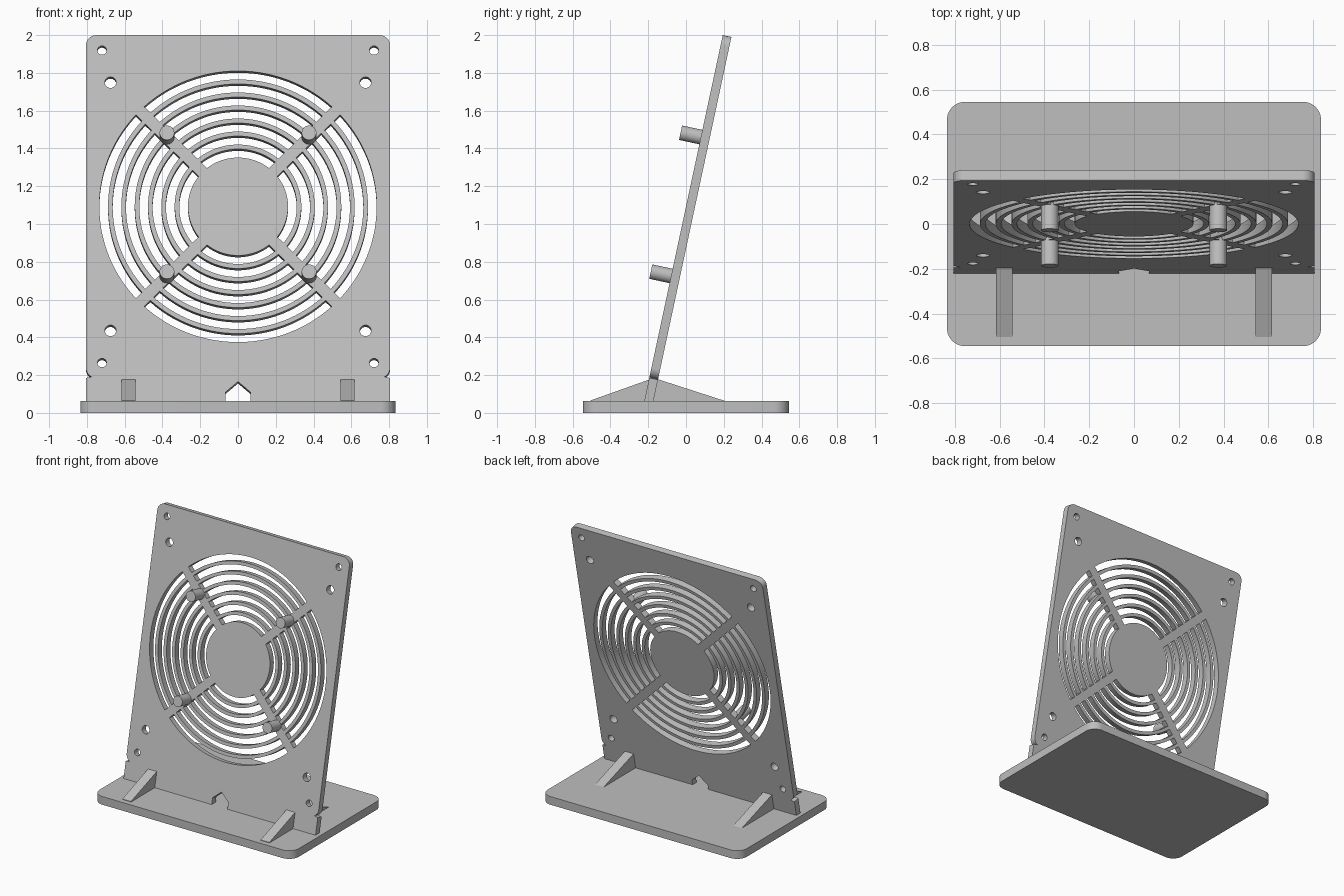
import bpy
from math import sin, cos, pi, asin, radians
from mathutils import Matrix

cube = bpy.data.objects.get("Cube")
if cube:
    bpy.data.objects.remove(cube)

grey = bpy.data.materials.new("light grey plastic")
grey.use_nodes = True
tone = (0.52, 0.52, 0.52, 1)
grey.diffuse_color = tone
grey.node_tree.nodes["Principled BSDF"].inputs["Base Color"].default_value = tone


def arc(cx, cy, r, start, end, steps):
    """Points along an arc, angles in radians."""
    angles = [start + (end - start) * i / steps for i in range(steps + 1)]
    return [(cx + r * cos(a), cy + r * sin(a)) for a in angles]


def circle(cx, cy, r, steps=32):
    return arc(cx, cy, r, 0, 2 * pi, steps)[:-1]


def rounded_rect(w, h, r):
    points = []
    for i, (sx, sy) in enumerate([(1, 1), (-1, 1), (-1, -1), (1, -1)]):
        points += arc(sx * (w - r), sy * (h - r), r, i * pi / 2, (i + 1) * pi / 2, 10)
    return points


def finish(obj):
    """Give the object its colour and smooth its curved walls."""
    obj.data.materials.clear()
    obj.data.materials.append(grey)
    bpy.ops.object.select_all(action='DESELECT')
    bpy.context.view_layer.objects.active = obj
    obj.select_set(True)
    bpy.ops.object.shade_smooth_by_angle(angle=radians(30))


def plate(name, loops, thickness, matrix):
    """Extrude an outline with holes; the plate is centred on its local z."""
    curve = bpy.data.curves.new(name + " profile", 'CURVE')
    curve.dimensions = '2D'
    curve.fill_mode = 'BOTH'
    curve.extrude = thickness / 2
    for loop in loops:
        spline = curve.splines.new('POLY')
        spline.points.add(len(loop) - 1)
        for point, (x, y) in zip(spline.points, loop):
            point.co = (x, y, 0, 1)
        spline.use_cyclic_u = True
    helper = bpy.data.objects.new(name + " helper", curve)
    bpy.context.collection.objects.link(helper)
    mesh = bpy.data.meshes.new_from_object(
        helper.evaluated_get(bpy.context.evaluated_depsgraph_get()))
    bpy.data.objects.remove(helper)
    bpy.data.curves.remove(curve)
    mesh.name = name
    obj = bpy.data.objects.new(name, mesh)
    bpy.context.collection.objects.link(obj)
    obj.matrix_world = matrix
    finish(obj)
    return obj


# Base slab
base_top = 0.062
plate("base", [rounded_rect(0.835, 0.545, 0.08)], base_top,
      Matrix.Translation((0, 0, base_top / 2)))

# Leaning panel: outline with foot, side nicks and cable notch
half_w, half_h, corner, thick = 0.805, 0.928, 0.055, 0.047
foot_end = -1.07
cx, cy = half_w - corner, half_h - corner
right_side = [(0, -0.948), (0.066, -1.005), (0.066, foot_end),
              (half_w, foot_end), (half_w, -half_h)]
right_side += arc(cx, -cy, corner, radians(-65), 0, 8)
right_side += arc(cx, cy, corner, 0, pi / 2, 10)
left_side = [(-x, y) for x, y in reversed(right_side[1:])]
loops = [right_side + left_side]

# Screw holes
for sx in (-1, 1):
    for sy in (-1, 1):
        loops.append(circle(sx * 0.72, sy * 0.846, 0.024))
        loops.append(circle(sx * 0.675, sy * 0.672, 0.03))

# Seven rings of vent slots, split by four diagonal spokes
spoke_half = 0.031
for ring in range(7):
    outer = 0.734 - ring * 0.0705
    inner = outer - 0.046
    for quarter in range(4):
        a, b = (quarter - 0.5) * pi / 2, (quarter + 0.5) * pi / 2
        da, db = asin(spoke_half / outer), asin(spoke_half / inner)
        loops.append(arc(0, 0, outer, a + da, b - da, 28)
                     + arc(0, 0, inner, b - db, a + db, 28))

lean = Matrix.Translation((0, 0, 1.0925)) @ Matrix.Rotation(radians(90 - 12.1), 4, 'X')
plate("fan_panel", loops, thick, lean @ Matrix.Translation((0, 0, -thick / 2)))

# Mounting pegs on the spokes
peg_length = 0.12
for sx, side in ((1, "left"), (-1, "right")):
    for sy, level in ((1, "upper"), (-1, "lower")):
        bpy.ops.mesh.primitive_cylinder_add(vertices=32, radius=0.039, depth=peg_length)
        peg = bpy.context.object
        peg.name = f"{level}_{side}_peg"
        peg.matrix_world = lean @ Matrix.Translation((sx * 0.376, sy * 0.376, 0.05))
        finish(peg)

# Triangular gussets bracing the panel on both sides
upright = Matrix(((0, 0, 1, 0), (1, 0, 0, 0), (0, 1, 0, 0), (0, 0, 0, 1)))
gusset = [(-0.505, 0.05), (0.21, 0.05), (0.21, base_top), (-0.17, 0.185), (-0.505, base_top + 0.004)]
for sx, side in ((1, "left"), (-1, "right")):
    plate(side + "_gusset", [gusset], 0.073,
          Matrix.Translation((sx * 0.58, 0, 0)) @ upright)
